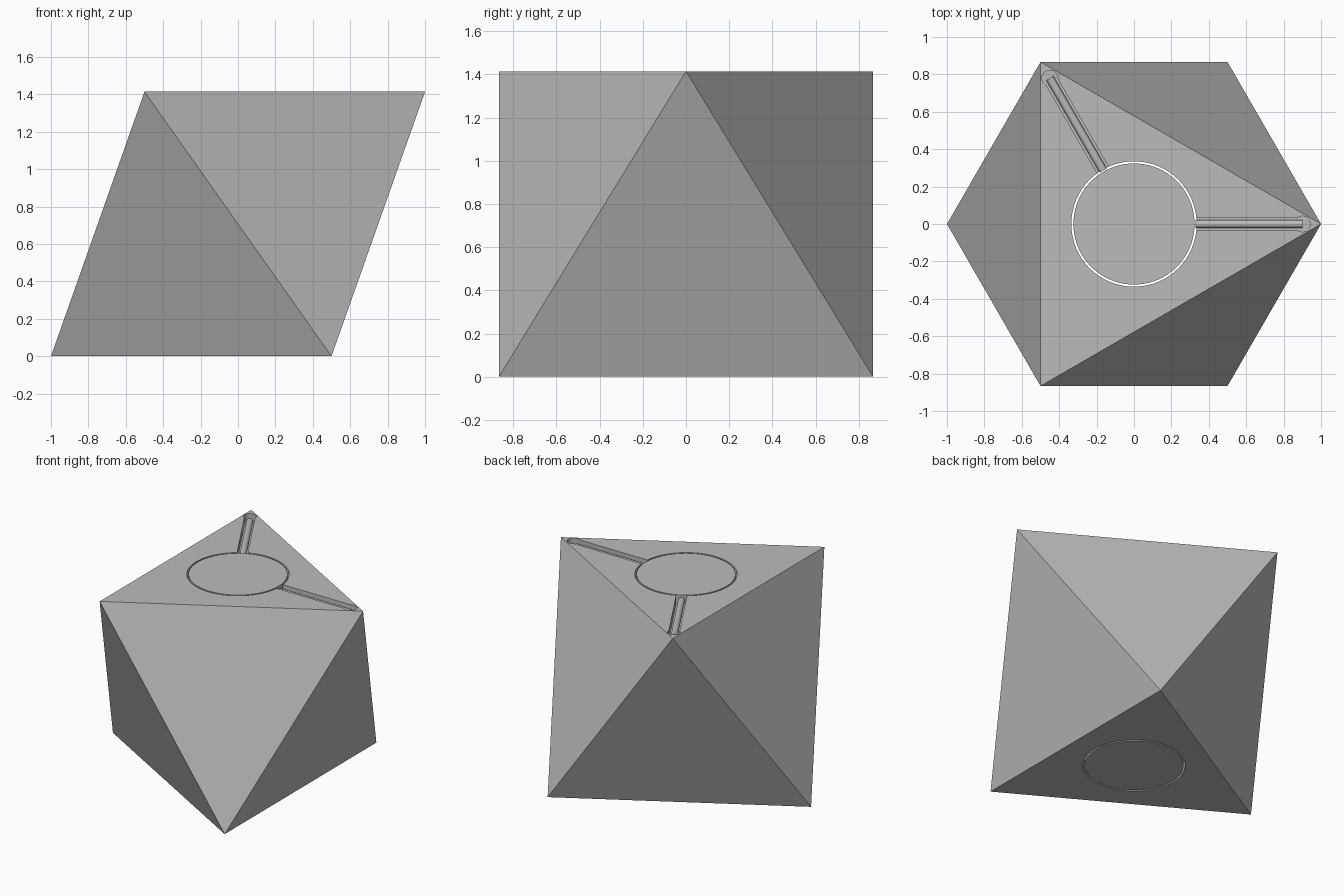
import bpy, bmesh
from math import cos, sin, radians, sqrt
from mathutils import Matrix

cube = bpy.data.objects.get("Cube")
if cube:
    bpy.data.objects.remove(cube, do_unlink=True)

HEIGHT = sqrt(2)
HOLE, CORE = 0.335, 0.324
ARMS = {"right_back": 120, "left": 0}

grey = bpy.data.materials.new("light_grey")
grey.use_nodes = True
grey.diffuse_color = (0.5, 0.5, 0.5, 1)
grey.node_tree.nodes["Principled BSDF"].inputs["Base Color"].default_value = (0.5, 0.5, 0.5, 1)


def make(name, bm):
    mesh = bpy.data.meshes.new(name)
    bmesh.ops.recalc_face_normals(bm, faces=bm.faces)
    bm.to_mesh(mesh)
    bm.free()
    mesh.materials.append(grey)
    obj = bpy.data.objects.new(name, mesh)
    bpy.context.collection.objects.link(obj)
    return obj


def cylinder(name, radius, depth, matrix, sides):
    bm = bmesh.new()
    bmesh.ops.create_cone(bm, cap_ends=True, segments=sides, radius1=radius,
                          radius2=radius, depth=depth, matrix=matrix)
    return make(name, bm)


def box(name, size, matrix):
    bm = bmesh.new()
    bmesh.ops.create_cube(bm, size=1, matrix=matrix @ Matrix.Diagonal((*size, 1)))
    return make(name, bm)


def select_only(obj):
    bpy.ops.object.select_all(action="DESELECT")
    obj.select_set(True)
    bpy.context.view_layer.objects.active = obj


def smooth(obj):
    select_only(obj)
    bpy.ops.object.shade_smooth_by_angle(angle=radians(30))


def cut(target, cutter):
    cutter.hide_render = True
    mod = target.modifiers.new("cut", "BOOLEAN")
    mod.operation, mod.solver, mod.object = "DIFFERENCE", "EXACT", cutter
    select_only(target)
    bpy.ops.object.modifier_apply(modifier=mod.name)
    bpy.data.objects.remove(cutter, do_unlink=True)


# Octahedral body resting on one face
bm = bmesh.new()
for z, start in ((HEIGHT, 0), (0, 60)):
    for k in range(3):
        a = radians(start + 120 * k)
        bm.verts.new((cos(a), sin(a), z))
bmesh.ops.convex_hull(bm, input=bm.verts)
body = make("octahedron_body", bm)

# Bore through the body
middle = Matrix.Translation((0, 0, HEIGHT / 2))
cut(body, cylinder("bore_cutter", HOLE, 2, middle, 96))

# Two grooves with round ends, each holding a rod
for side, angle in ARMS.items():
    turn = Matrix.Rotation(radians(angle), 4, "Z") @ Matrix.Translation((0, 0, HEIGHT))
    cut(body, box("groove_cutter", (0.6, 0.07, 0.12), turn @ Matrix.Translation((0.6, 0, 0))))
    cut(body, cylinder("groove_end_cutter", 0.042, 0.11, turn @ Matrix.Translation((0.9, 0, 0)), 32))
    lay = Matrix.Translation((0.615, 0, -0.037)) @ Matrix.Rotation(radians(90), 4, "Y")
    smooth(cylinder(side + "_rod", 0.022, 0.57, turn @ lay, 24))

# Free-turning core, flush with both faces
smooth(cylinder("round_core", CORE, HEIGHT, middle, 96))
smooth(body)
